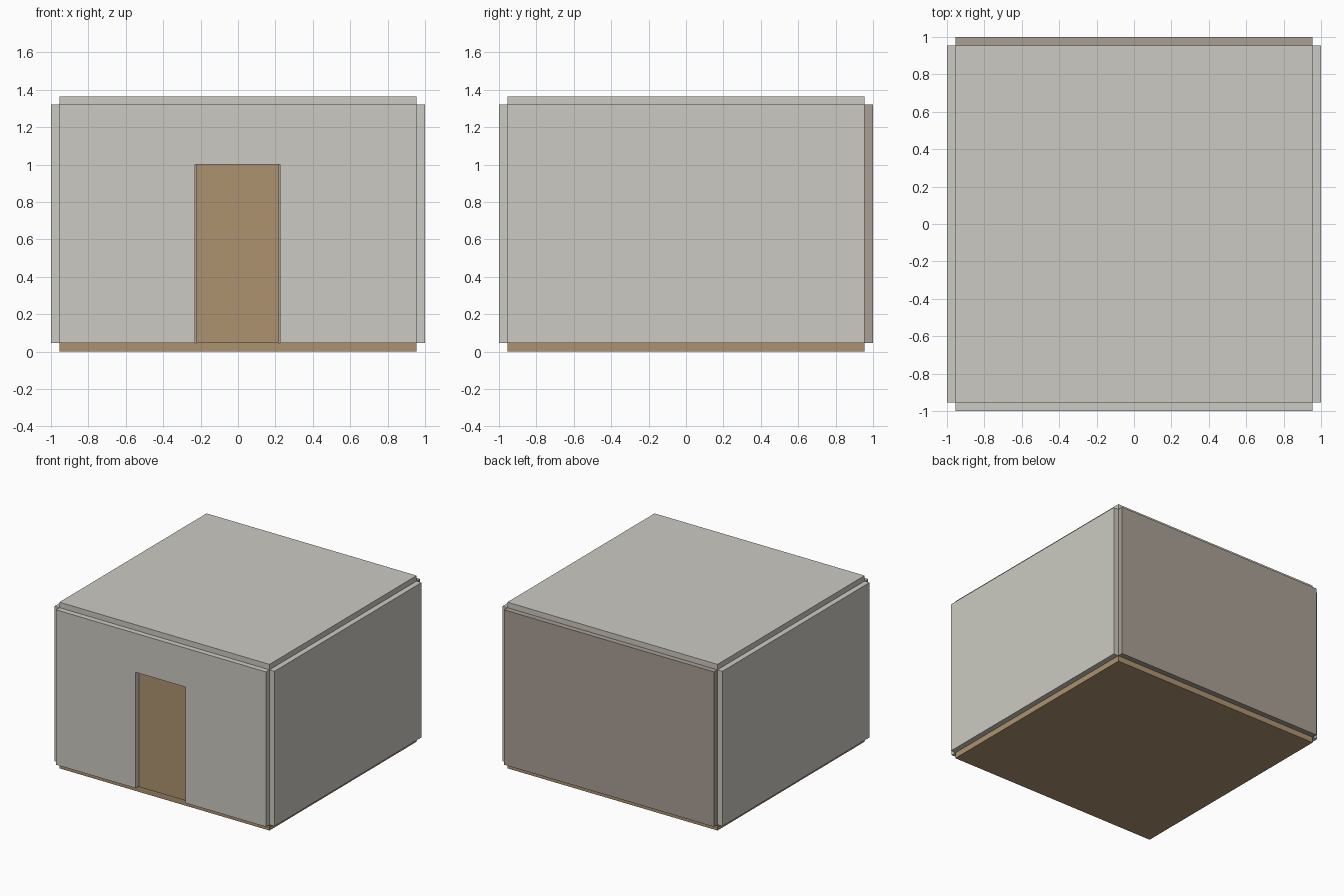
import bpy, bmesh

if "Cube" in bpy.data.objects:
    bpy.data.objects.remove(bpy.data.objects["Cube"])

IN, OUT = 0.955, 1.0          # inner and outer half widths
Z0, Z1, Z2 = 0.047, 1.32, 1.365  # floor top, wall top, ceiling top


def material(name, rgb):
    m = bpy.data.materials.new(name)
    m.diffuse_color = (*rgb, 1)
    m.use_nodes = True
    m.node_tree.nodes["Principled BSDF"].inputs["Base Color"].default_value = m.diffuse_color
    return m


def finish(name, bm, mat):
    me = bpy.data.meshes.new(name)
    bm.to_mesh(me)
    bm.free()
    ob = bpy.data.objects.new(name, me)
    bpy.context.collection.objects.link(ob)
    if mat:
        me.materials.append(mat)
    return ob


def slab(name, lo, hi, mat=None):
    bm = bmesh.new()
    bmesh.ops.create_cube(bm, size=1)
    for v in bm.verts:
        v.co = [(a + b) / 2 + c * (b - a) for a, b, c in zip(lo, hi, v.co)]
    return finish(name, bm, mat)


wood = material("wood", (0.42, 0.29, 0.16))
taupe = material("taupe", (0.40, 0.35, 0.30))
plaster = material("plaster", (0.60, 0.59, 0.54))

# floor and ceiling
slab("floor", (-IN, -IN, 0), (IN, IN, Z0), wood)
slab("ceiling", (-IN, -IN, Z1), (IN, IN, Z2), plaster)

# side and back walls
slab("left_wall", (-OUT, -IN, Z0), (-IN, IN, Z1), plaster)
slab("right_wall", (IN, -IN, Z0), (OUT, IN, Z1), plaster)
slab("back_wall", (-IN, IN, Z0), (IN, OUT, Z1), taupe)

# front wall with a doorway, extruded from its outline
L, R, T = -0.23, 0.225, 1.0
outline = [(-IN, Z0), (L, Z0), (L, T), (R, T), (R, Z0), (IN, Z0), (IN, Z1), (-IN, Z1)]
bm = bmesh.new()
face = bm.faces.new([bm.verts.new((x, -OUT, z)) for x, z in outline])
ext = bmesh.ops.extrude_face_region(bm, geom=[face], use_keep_orig=True)
for v in ext["geom"]:
    if isinstance(v, bmesh.types.BMVert):
        v.co.y = -IN
bmesh.ops.recalc_face_normals(bm, faces=bm.faces)
finish("front_wall", bm, plaster)

# recessed door
slab("door", (-0.222, -0.965, Z0), (0.217, -0.945, T), wood)
